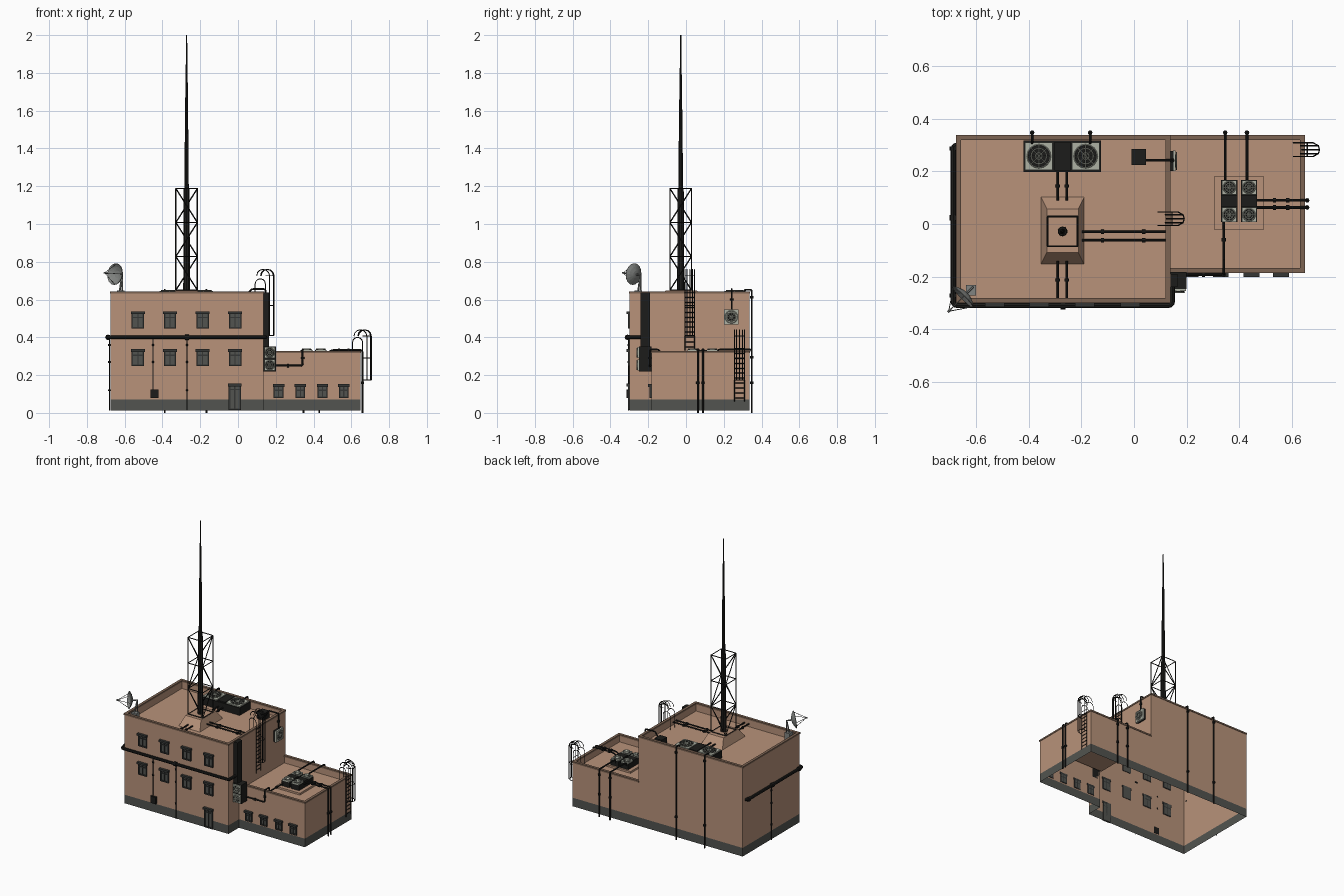
import bpy, bmesh, math
from mathutils import Vector as V

if "Cube" in bpy.data.objects:
    bpy.data.objects.remove(bpy.data.objects["Cube"])

def mat(name, r, g, b):
    m = bpy.data.materials.new(name)
    m.diffuse_color = (r, g, b, 1)
    m.use_nodes = True
    m.node_tree.nodes["Principled BSDF"].inputs["Base Color"].default_value = m.diffuse_color
    return m

BRICK = mat("brick", .48, .29, .195)
RIM = mat("rim", .2, .125, .085)
STONE = mat("stone", .085, .088, .08)
BLACK = mat("black_metal", .012, .012, .011)
GLASS = mat("dark_frame", .035, .037, .036)
PLATE = mat("pale_metal", .42, .44, .37)
DISH = mat("dish_grey", .22, .23, .22)

def finish(name, bm, m):
    me = bpy.data.meshes.new(name)
    bm.to_mesh(me)
    bm.free()
    me.materials.append(m)
    ob = bpy.data.objects.new(name, me)
    bpy.context.collection.objects.link(ob)
    return ob

def boxes(name, items, m):
    """Boxes from (x0, x1, y0, y1, z0, z1)."""
    bm = bmesh.new()
    for x0, x1, y0, y1, z0, z1 in items:
        vs = bmesh.ops.create_cube(bm, size=1)['verts']
        for v in vs:
            v.co = (x1 if v.co.x > 0 else x0, y1 if v.co.y > 0 else y0, z1 if v.co.z > 0 else z0)
    return finish(name, bm, m)

def tubes(name, paths, r, m, res=1, cyclic=False):
    cu = bpy.data.curves.new(name, 'CURVE')
    cu.dimensions, cu.bevel_depth, cu.bevel_resolution, cu.use_fill_caps = '3D', r, res, True
    for path in paths:
        s = cu.splines.new('POLY')
        s.points.add(len(path) - 1)
        for p, q in zip(s.points, path):
            p.co = (*q, 1)
        s.use_cyclic_u = cyclic
        s.use_smooth = res > 1
    cu.materials.append(m)
    ob = bpy.data.objects.new(name, cu)
    bpy.context.collection.objects.link(ob)
    bpy.ops.object.select_all(action='DESELECT')
    ob.select_set(True)
    bpy.context.view_layer.objects.active = ob
    bpy.ops.object.convert(target='MESH')
    if res > 1:
        bpy.ops.object.shade_smooth_by_angle()

def bend(pts, r=.02):
    """Round the corners of a path."""
    pts = [V(p) for p in pts]
    out = [pts[0]]
    for a, p, b in zip(pts, pts[1:], pts[2:]):
        s, e = p + (a - p).normalized() * r, p + (b - p).normalized() * r
        out += [s.lerp(p, t).lerp(p.lerp(e, t), t) for t in (0, .33, .67, 1)]
    return out + [pts[-1]]

# Building shell, open underneath
X0, X1, X2, Y0, YA, Y1 = -.675, .135, .648, -.298, -.183, .335
TOP, FLOOR, ATOP, AFLOOR, T = .64, .585, .325, .275, .014

def shell(name, walls, m, floors=()):
    bm = bmesh.new()
    for (ax, ay), (bx, by), z0, z1 in walls:
        bm.faces.new([bm.verts.new(p) for p in ((ax, ay, z0), (bx, by, z0), (bx, by, z1), (ax, ay, z1))])
    for x0, x1, y0, y1, z in floors:
        bm.faces.new([bm.verts.new(p) for p in ((x0, y0, z), (x1, y0, z), (x1, y1, z), (x0, y1, z))])
    bmesh.ops.remove_doubles(bm, verts=bm.verts, dist=1e-5)
    return finish(name, bm, m)

loop = [(X0, Y0), (X1, Y0), (X1, YA), (X2, YA), (X2, Y1), (X1, Y1), (X0, Y1)]
tops = [TOP, TOP, ATOP, ATOP, ATOP, TOP, TOP]
ring = list(zip(loop, loop[1:] + loop[:1], tops))
inner = [(X0+T, Y0+T), (X0+T, Y1-T), (X1-T, Y1-T), (X1-T, Y0+T)]
ainner = [(X1, Y1-T), (X2-T, Y1-T), (X2-T, YA+T), (X1, YA+T)]
walls = [(a, b, .072, t) for a, b, t in ring] + [((X1, YA), (X1, Y1), AFLOOR, TOP)]
walls += [(a, b, FLOOR, TOP) for a, b in zip(inner, inner[1:] + inner[:1])]
walls += [(a, b, AFLOOR, ATOP) for a, b in zip(ainner, ainner[1:])]
shell("building_walls", walls, BRICK, [(X0+T, X1-T, Y0+T, Y1-T, FLOOR), (X1, X2-T, YA+T, Y1-T, AFLOOR)])
shell("stone_plinth", [(a, b, .012, .072) for a, b, t in ring], STONE)

def rims(x0, x1, y0, y1, z):
    e, t = .003, T + .002
    return [(x0-e, x1+e, y0-e, y0+t, z-.008, z+.003), (x0-e, x1+e, y1-t, y1+e, z-.008, z+.003),
            (x0-e, x0+t, y0+t, y1-t, z-.008, z+.003), (x1-t, x1+e, y0+t, y1-t, z-.008, z+.003)]
arim = rims(X1, X2, YA, Y1, ATOP)
boxes("parapet_rim", rims(X0, X1, Y0, Y1, TOP) + [b for i, b in enumerate(arim) if i != 2], RIM)

# Windows and door
frames, panes = [], []
def window(x, z0, z1, w, y):
    h, b = w / 2, .008
    panes.append((x-h+.003, x+h-.003, y-.003, y+.004, z0, z1))
    for f in ((x-h, x-h+b, z0, z1), (x+h-b, x+h, z0, z1), (x-.003, x+.003, z0, z1),
              (x-h, x+h, z1-.035, z1-.029), (x-h, x+h, z0, z0+b)):
        frames.append((f[0], f[1], y-.009, y+.004, f[2], f[3]))
    frames.append((x-h-.004, x+h+.004, y-.018, y+.004, z1-.014, z1))
for x in (-.53, -.36, -.187, -.015):
    window(x, .447, .537, .066, Y0)
    window(x, .247, .337, .066, Y0)
for x in (.215, .33, .447, .56):
    window(x, .08, .152, .052, YA)
window(-.017, .015, .155, .064, Y0)
boxes("window_frames", frames, GLASS)
boxes("window_panes", panes, STONE)
boxes("meter_box", [(-.462, -.42, Y0-.016, Y0+.002, .078, .125)], BLACK)

# Cooling units: bodies plus grilled fans
boxes("cooling_units", [
    (-.42, -.125, .198, .318, FLOOR, .637), (-.302, -.242, .203, .313, .637, .645),
    (.332, .394, .008, .168, .287, .325), (.407, .469, .008, .168, .287, .325),
    (.332, .394, .064, .11, .325, .333), (.407, .469, .064, .11, .325, .333),
    (X1, .2, -.248, -.183, .22, .352), (X1, .165, -.24, -.19, .352, .638),
    (X1, .15, .202, .278, .47, .547), (-.01, .045, .225, .285, FLOOR, .632)], BLACK)
boxes("annex_unit_pad", [(.305, .495, -.02, .18, AFLOOR, .288)], BRICK)
plates, discs, rings, big, bigrings = [], [], [], [], []
def fan(c, u, v, s, large=False):
    c, u, v = V(c), V(u), V(v)
    n = u.cross(v)
    lo, hi = c - (u + v) * s / 2 - n * .01, c + (u + v) * s / 2
    plates.append([f(a, b) for a, b in zip(lo, hi) for f in (min, max)])
    (big if large else discs).append([c - n * .002, c + n * .002])
    o = c + n * .004
    for k in (.42, .28, .12):
        rings.append([o + (u * math.cos(i * math.pi / 8) + v * math.sin(i * math.pi / 8)) * s * k for i in range(16)])
    for i in range(4):
        d = (u * math.cos(i * math.pi / 4) + v * math.sin(i * math.pi / 4)) * s * .42
        bigrings.append([o - d, o + d])
EX, EY, EZ = (1, 0, 0), (0, 1, 0), (0, 0, 1)
for x in (-.362, -.184):
    fan((x, .258, .645), EX, EY, .105, True)
for x in (.363, .438):
    for y in (.139, .035):
        fan((x, y, .335), EX, EY, .055)
for z in (.319, .253):
    fan((.168, -.256, z), EX, EZ, .058)
fan((.158, .24, .508), EY, EZ, .078)
boxes("fan_plates", plates, PLATE)
tubes("large_fan_openings", big, .045, BLACK, 4)
tubes("small_fan_openings", discs, .025, BLACK, 4)
tubes("fan_grille_rings", rings, .0022, PLATE, 0, True)
tubes("fan_grille_spokes", bigrings, .0016, PLATE, 0)

# Pipes with collars
pipes, collars = [], []
def collar(x, y, z, d):
    p, d = V((x, y, z)), V(d) * .006
    collars.append([p - d, p + d])
z = FLOOR + .02
for y in (-.03, -.062):
    pipes.append([(-.2, y, z), (X1-T, y, z)])
    for x in (-.12, .037):
        collar(x, y, z, EX)
for x in (-.29, -.256):
    pipes += [[(x, .09, z), (x, .2, z)], [(x, -.14, z), (x, Y0+T, z)]]
    collar(x, .145, z, EY)
    collar(x, -.213, z, EY)
for x, y, h in ((-.388, .3, .652), (-.167, .3, .652), (.347, .16, .335), (.43, .16, .335)):
    pipes.append(bend([(x, y, h-.045), (x, y+.01, h), (x, .348, h), (x, .348, 0)], .01))
    collar(x, .348, h-.04, EZ)
    collar(x, .348, .16, EZ)
for y in (.063, .09):
    pipes.append(bend([(.46, y, .31), (.5, y, .333), (.659, y, .333), (.659, y, 0)], .012))
    collar(.535, y, .333, EX)
    collar(.585, y, .333, EX)
    collar(.659, y, .16, EZ)
pipes.append(bend([(.2, -.192, .25), (.342, -.192, .25), (.342, -.192, .335), (.342, -.14, .335),
                   (.342, -.14, .305), (.342, .012, .305)], .012))
for p in ((.265, -.192, .25, EX), (.342, -.192, .29, EZ), (.342, -.06, .305, EY)):
    collar(*p)
pipes.append(bend([(.04, .242, .61), (.07, .242, .655), (.146, .242, .655), (.146, .242, .54)], .01))
collar(.146, .242, .6, EZ)
tubes("service_pipes", pipes, .005, BLACK, 2)
tubes("pipe_collars", collars, .009, BLACK, 2)

# Main horizontal conduit and its thin drops
tubes("main_conduit", [bend([(-.665, .3, .4), (-.688, .3, .4), (-.688, -.31, .4), (.146, -.31, .4), (.146, -.23, .4)], .016)], .010, BLACK, 2)
tubes("conduit_joints", [[(-.688, .014, .4), (-.688, .034, .4)], [(-.28, -.31, .4), (-.26, -.31, .4)],
                         [(-.688, .28, .4), (-.688, .295, .4)], [(-.688, -.28, .4), (-.688, -.265, .4)]], .015, BLACK, 2)
tubes("thin_drop_pipes", [[(-.27, Y0-.006, .4), (-.27, Y0-.006, .012)], [(-.681, .024, .4), (-.681, .024, .012)],
                          [(-.45, Y0-.003, .4), (-.45, Y0-.003, .12)]], .003, BLACK)
tubes("drop_clips", [[(x, y, h-.005), (x, y, h+.005)] for h in (.12, .27, .36)
                     for x, y in ((-.27, Y0-.006), (-.681, .024), (-.45, Y0-.003))], .006, BLACK)

# Mast plinth, lattice tower and telescoping mast
MX, MY = -.272, -.028
bm = bmesh.new()
for v in bmesh.ops.create_cube(bm, size=1)['verts']:
    hx, hy = (.06, .083) if v.co.z > 0 else (.082, .127)
    v.co = (MX + math.copysign(hx, v.co.x), MY + .003 + math.copysign(hy, v.co.y), .648 if v.co.z > 0 else FLOOR)
finish("mast_plinth", bm, BRICK)
h, lv = .057, [.65, .828, 1.008, 1.188]
cor = [(MX-h, MY-h), (MX+h, MY-h), (MX+h, MY+h), (MX-h, MY+h)]
struts = [[(*c, lv[0]), (*c, lv[3])] for c in cor]
for i in range(4):
    a, b = cor[i], cor[(i+1) % 4]
    struts += [[(*a, q), (*b, q)] for q in lv]
    for k in range(3):
        p, q = (a, b) if (k + i) % 2 else (b, a)
        struts.append([(*p, lv[k]), (*q, lv[k+1])])
tubes("lattice_tower", struts, .0035, BLACK, 0)
bm = bmesh.new()
for z0, z1, r0, r1 in ((.645, 1.188, .019, .016), (1.188, 1.5, .012, .010), (1.5, 1.75, .009, .007), (1.75, 2, .006, .003)):
    g = bmesh.ops.create_cone(bm, cap_ends=True, segments=10, radius1=r0, radius2=r1, depth=z1-z0)
    bmesh.ops.translate(bm, verts=g['verts'], vec=(MX, MY, (z0+z1)/2))
finish("mast", bm, BLACK)

# Caged ladders on both right-hand walls
def ladder(name, x, y, z0, cage0, zr, zc):
    w, r, R = .026, .027, .034
    arc = lambda cx, yy, cz, rad: [(cx + rad*math.cos(t*math.pi/6), yy, cz + rad*math.sin(t*math.pi/6)) for t in range(7)]
    rods = [[(x, y+s, z0)] + arc(x-r, y+s, zr-r, r) + [(x-2*r, y+s, zr-.13)] for s in (-w, w)]
    rods += [[(x, y-w, z0+.02+.026*i), (x, y+w, z0+.02+.026*i)] for i in range(int((zr-z0-.05)/.026))]
    for s, o in ((-w, .022), (-.015, .042), (0, .046), (.015, .042), (w, .022)):
        rods.append([(x+o, y+s, cage0)] + arc(x+o-R, y+s, zc-R, R))
    for q in (cage0, (cage0+zc-R)/2, zc-R):
        rods.append([(x, y-w, q)] + [(x+a, y+b, q) for a, b in ((.022, -w), (.042, -.015), (.046, 0), (.042, .015), (.022, w))] + [(x, y+w, q)])
    tubes(name, rods, .0025, BLACK, 0)
ladder("main_ladder", .145, .02, .33, .41, .71, .76)
ladder("annex_ladder", .66, .283, .06, .175, .4, .44)

# Satellite dish facing the front left corner
c, d, up = V((-.635, -.262, .733)), V((-1, -1, .12)).normalized(), V((.085, .085, 1)).normalized()
side = d.cross(up).normalized()
bm, N, prev = bmesh.new(), 16, None
for k in (.05, .35, .7, 1):
    cur = [bm.verts.new(c + d*(.022*k*k) + (side*math.cos(i*math.tau/N) + up*math.sin(i*math.tau/N))*.058*k) for i in range(N)]
    if prev:
        for i in range(N):
            bm.faces.new((prev[i], cur[i], cur[(i+1) % N], prev[(i+1) % N]))
    else:
        bm.faces.new(cur)
    prev = cur
dish = finish("dish_reflector", bm, DISH)
dish.modifiers.new("thickness", 'SOLIDIFY').thickness = .003
feed = c + d * .1
tubes("dish_feed", [[c + d*.02 + v*.054, feed] for v in (up, -up, side, -side)], .0017, DISH, 0)
tubes("dish_mount", [[c, c - d*.03, (-.612, -.24, FLOOR)], [c - d*.03, (-.635, -.262, FLOOR)], [feed - d*.012, feed + d*.004]], .005, DISH, 1)
boxes("dish_base", [(-.64, -.602, -.272, -.233, FLOOR, .648)], DISH)
